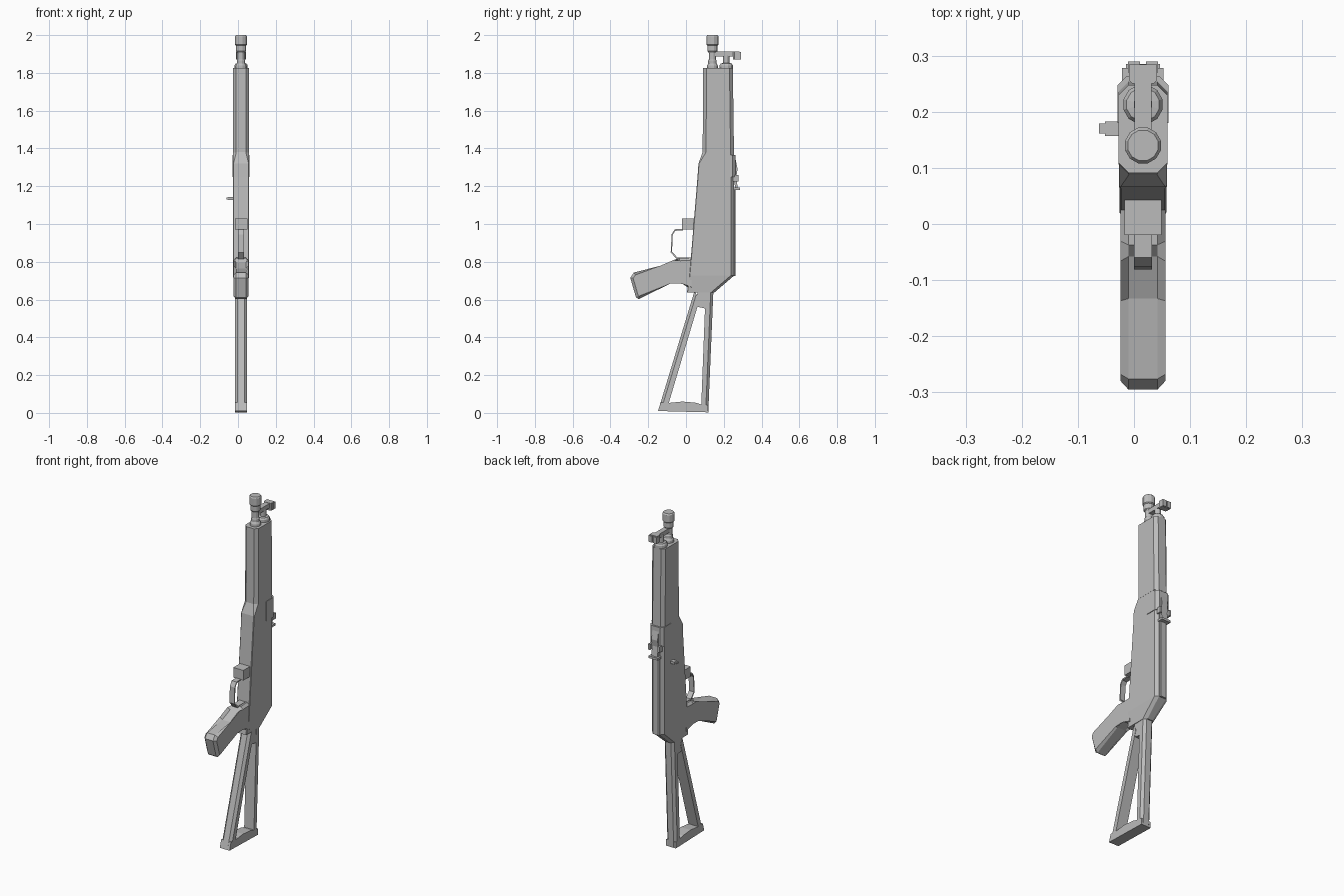
import bpy, bmesh, math
from mathutils import Vector

cube = bpy.data.objects.get("Cube")
if cube:
    bpy.data.objects.remove(cube, do_unlink=True)

CX = 0.016  # centre plane of the body

grey = bpy.data.materials.new("plain grey")
grey.use_nodes = True
colour = (0.5, 0.5, 0.5, 1)
grey.diffuse_color = colour
grey.node_tree.nodes["Principled BSDF"].inputs["Base Color"].default_value = colour


def finish(name, bm):
    bmesh.ops.recalc_face_normals(bm, faces=bm.faces)
    mesh = bpy.data.meshes.new(name)
    bm.to_mesh(mesh)
    bm.free()
    mesh.materials.append(grey)
    obj = bpy.data.objects.new(name, mesh)
    bpy.context.collection.objects.link(obj)
    return obj


def prism(name, outline, half, chamfer=0, edges=(), x=CX):
    """Side outline (y, z) extruded across x; the listed outline edges are chamfered."""
    bm = bmesh.new()
    n = len(outline)
    sides = [[bm.verts.new((x + s * half, y, z)) for y, z in outline] for s in (-1, 1)]
    for ring in sides:
        bm.faces.new(ring)
    for i in range(n):
        j = (i + 1) % n
        bm.faces.new((sides[0][i], sides[0][j], sides[1][j], sides[1][i]))
    if chamfer:
        picked = [bm.edges.get((r[i], r[(i + 1) % n])) for r in sides for i in edges]
        bmesh.ops.bevel(bm, geom=picked, offset=chamfer, segments=1,
                        affect='EDGES', clamp_overlap=True)
    return finish(name, bm)


def box(name, y0, y1, z0, z1, half, x=CX, chamfer=0, edges=()):
    return prism(name, [(y0, z0), (y1, z0), (y1, z1), (y0, z1)], half, chamfer, edges, x)


def bridge(bm, rings):
    for a, b in zip(rings, rings[1:]):
        for i in range(len(a)):
            j = (i + 1) % len(a)
            bm.faces.new((a[i], a[j], b[j], b[i]))
    bm.faces.new(rings[0])
    bm.faces.new(rings[-1])


def loft(name, sections):
    """Stacked chamfered rectangles: z, front y, back y, half width, front and back chamfer."""
    bm = bmesh.new()
    rings = []
    for z, y0, y1, h, f, b in sections:
        half = [(h - f, y0), (h, y0 + f), (h, y1 - b), (h - b, y1)]
        pts = half + [(-px, py) for px, py in reversed(half)]
        rings.append([bm.verts.new((CX + px, py, z)) for px, py in pts])
    bridge(bm, rings)
    return finish(name, bm)


def turned(name, y, profile, sides=12):
    """Turned part around a vertical axis from (radius, z) pairs."""
    bm = bmesh.new()
    rings = []
    for r, z in profile:
        angles = [math.tau * (i + 0.5) / sides for i in range(sides)]
        rings.append([bm.verts.new((CX + r * math.cos(a), y + r * math.sin(a), z))
                      for a in angles])
    bridge(bm, rings)
    return finish(name, bm)


# Receiver and handguard
loft("receiver", [
    (0.637, 0.005, 0.15, 0.034, 0.003, 0.018),
    (0.727, 0.018, 0.255, 0.042, 0.003, 0.018),
    (1.25, 0.061, 0.255, 0.042, 0.003, 0.018),
    (1.32, 0.066, 0.254, 0.043, 0.003, 0.018),
    (1.38, 0.088, 0.253, 0.043, 0.018, 0.018)])
loft("handguard", [
    (1.375, 0.088, 0.254, 0.0435, 0.018, 0.018),
    (1.825, 0.091, 0.248, 0.0435, 0.018, 0.018)])
box("back_rib", 0.24, 0.263, 0.725, 1.18, 0.022, chamfer=0.005, edges=(1,))

# Barrel, muzzle and gas tube
turned("barrel", 0.14, [(0.03, 1.82), (0.03, 1.838), (0.023, 1.85), (0.023, 1.865),
                        (0.02, 1.87), (0.02, 1.905), (0.025, 1.915)])
turned("muzzle", 0.14, [(0.024, 1.91), (0.028, 1.915), (0.028, 1.945), (0.033, 1.95),
                        (0.033, 1.993), (0.028, 2.0)])
turned("gas_tube", 0.213, [(0.036, 1.82), (0.036, 1.84), (0.03, 1.85),
                           (0.017, 1.852), (0.017, 1.895)])

# Front sight
box("front_sight_arm", 0.14, 0.27, 1.886, 1.912, 0.015)
box("front_sight_block", 0.25, 0.284, 1.87, 1.914, 0.025, chamfer=0.006, edges=(3,))
for side in (-1, 1):
    box("front_sight_ear", 0.27, 0.29, 1.872, 1.91, 0.011, x=CX + side * 0.016)

# Rear sight
box("rear_sight_bracket", 0.18, 0.263, 1.25, 1.366, 0.0455, chamfer=0.016, edges=(1,))
prism("rear_sight_leaf", [(0.25, 1.34), (0.263, 1.34), (0.273, 1.29), (0.266, 1.25),
                          (0.274, 1.19), (0.262, 1.185), (0.25, 1.25)], 0.02)
box("rear_sight_slide", 0.252, 0.285, 1.18, 1.193, 0.03)
for side in (-1, 1):
    box("rear_sight_knob", 0.25, 0.278, 1.225, 1.26, 0.006, x=CX + side * 0.031)

# Charging handle, tapering outwards on one side
box("charging_handle", 0.157, 0.183, 1.128, 1.142, 0.017, x=-0.035)
box("charging_handle_tip", 0.161, 0.179, 1.13, 1.14, 0.006, x=-0.056)

# Block ahead of the trigger guard, and the guard bow
box("guard_block", -0.02, 0.06, 0.97, 1.03, 0.033)
outer = [(-0.015, 0.974), (-0.06, 0.972), (-0.076, 0.945), (-0.081, 0.85),
         (-0.05, 0.815), (0.02, 0.815)]
inner = [(0.02, 0.823), (-0.046, 0.823), (-0.074, 0.853), (-0.07, 0.943),
         (-0.057, 0.964), (-0.015, 0.966)]
prism("trigger_guard", outer + inner, 0.016)

# Pistol grip
prism("grip", [(0.03, 0.822), (-0.037, 0.819), (-0.058, 0.797), (-0.133, 0.765),
               (-0.276, 0.743), (-0.295, 0.715), (-0.265, 0.612), (-0.25, 0.602),
               (-0.085, 0.684), (-0.037, 0.702), (-0.016, 0.682), (0.03, 0.65)],
      0.04, 0.014, range(11))

# Skeleton stock: two struts, butt and upper joint
prism("stock_front_strut", [(0.045, 0.645), (-0.148, 0.01), (-0.095, 0.04), (0.072, 0.6)],
      0.032, 0.014, (0,))
prism("stock_back_strut", [(0.145, 0.645), (0.104, 0.645), (0.08, 0.02), (0.118, 0.005)],
      0.032, 0.014, (3,))
prism("stock_butt", [(-0.148, 0.01), (0.118, 0.003), (0.117, 0.04), (0.08, 0.045),
                     (0.05, 0.054), (-0.02, 0.06), (-0.09, 0.053), (-0.134, 0.055)], 0.032)
prism("stock_joint", [(0.058, 0.562), (0.106, 0.552), (0.13, 0.65), (0.06, 0.65)], 0.03)
